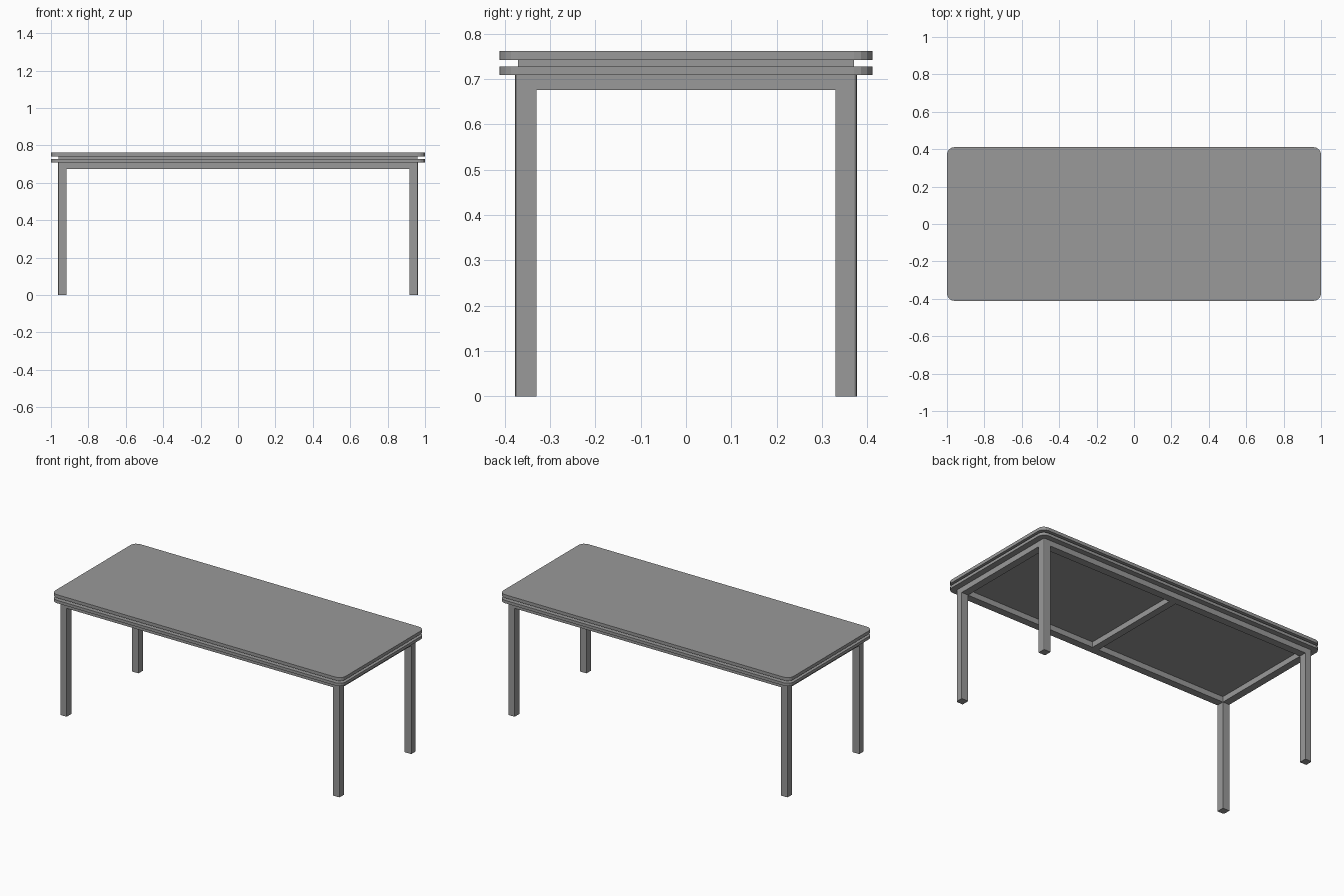
import bpy
import bmesh

cube = bpy.data.objects.get("Cube")
if cube:
    bpy.data.objects.remove(cube, do_unlink=True)

grey = bpy.data.materials.new("grey")
grey.use_nodes = True
colour = (0.32, 0.32, 0.32, 1)
grey.diffuse_color = colour
grey.node_tree.nodes["Principled BSDF"].inputs["Base Color"].default_value = colour


def box(name, low, high, radius=0, segments=1, is_round=lambda x, y: True):
    """Box between two corners; chosen upright edges are rounded."""
    bm = bmesh.new()
    bmesh.ops.create_cube(bm, size=1)
    for v in bm.verts:
        for i in range(3):
            v.co[i] = high[i] if v.co[i] > 0 else low[i]
    if radius:
        edges = [e for e in bm.edges
                 if abs(e.verts[0].co.z - e.verts[1].co.z) > 1e-4
                 and is_round(e.verts[0].co.x, e.verts[0].co.y)]
        bmesh.ops.bevel(bm, geom=edges, offset=radius, segments=segments,
                        profile=0.5, affect='EDGES')
    bmesh.ops.recalc_face_normals(bm, faces=bm.faces)
    mesh = bpy.data.meshes.new(name)
    bm.to_mesh(mesh)
    bm.free()
    mesh.materials.append(grey)
    obj = bpy.data.objects.new(name, mesh)
    bpy.context.collection.objects.link(obj)
    return obj


OUT_X, OUT_Y = 0.963, 0.377    # outer faces of the legs
IN_X, IN_Y = 0.917, 0.33       # inner faces of the legs
RAIL_Z, FRAME_Z = 0.675, 0.709

# Two stacked boards with a recessed spacer between them
box("table_top", (-1, -0.411, 0.742), (1, 0.411, 0.762), 0.04, 4)
box("spacer", (-0.96, -0.371, 0.727), (0.96, 0.371, 0.742))
box("lower_board", (-1, -0.411, FRAME_Z), (1, 0.411, 0.727), 0.04, 4)

# Legs, softened on the outer corner only
for sx, side in ((-1, "right"), (1, "left")):
    for sy, end in ((-1, "front"), (1, "back")):
        xs = sorted((sx * IN_X, sx * OUT_X))
        ys = sorted((sy * IN_Y, sy * OUT_Y))
        box(f"{end}_{side}_leg", (xs[0], ys[0], 0), (xs[1], ys[1], FRAME_Z),
            0.007, 2, lambda x, y: abs(x) > 0.94 and abs(y) > 0.35)

# Rails between the legs
for s, end, side in ((-1, "front", "right"), (1, "back", "left")):
    ys = sorted((s * IN_Y, s * OUT_Y))
    box(f"{end}_rail", (-IN_X, ys[0], RAIL_Z), (IN_X, ys[1], FRAME_Z))
    xs = sorted((s * IN_X, s * OUT_X))
    box(f"{side}_rail", (xs[0], -IN_Y, RAIL_Z), (xs[1], IN_Y, FRAME_Z))

# Middle brace under the top
box("middle_brace", (-0.022, -IN_Y, RAIL_Z), (0.022, IN_Y, FRAME_Z))
